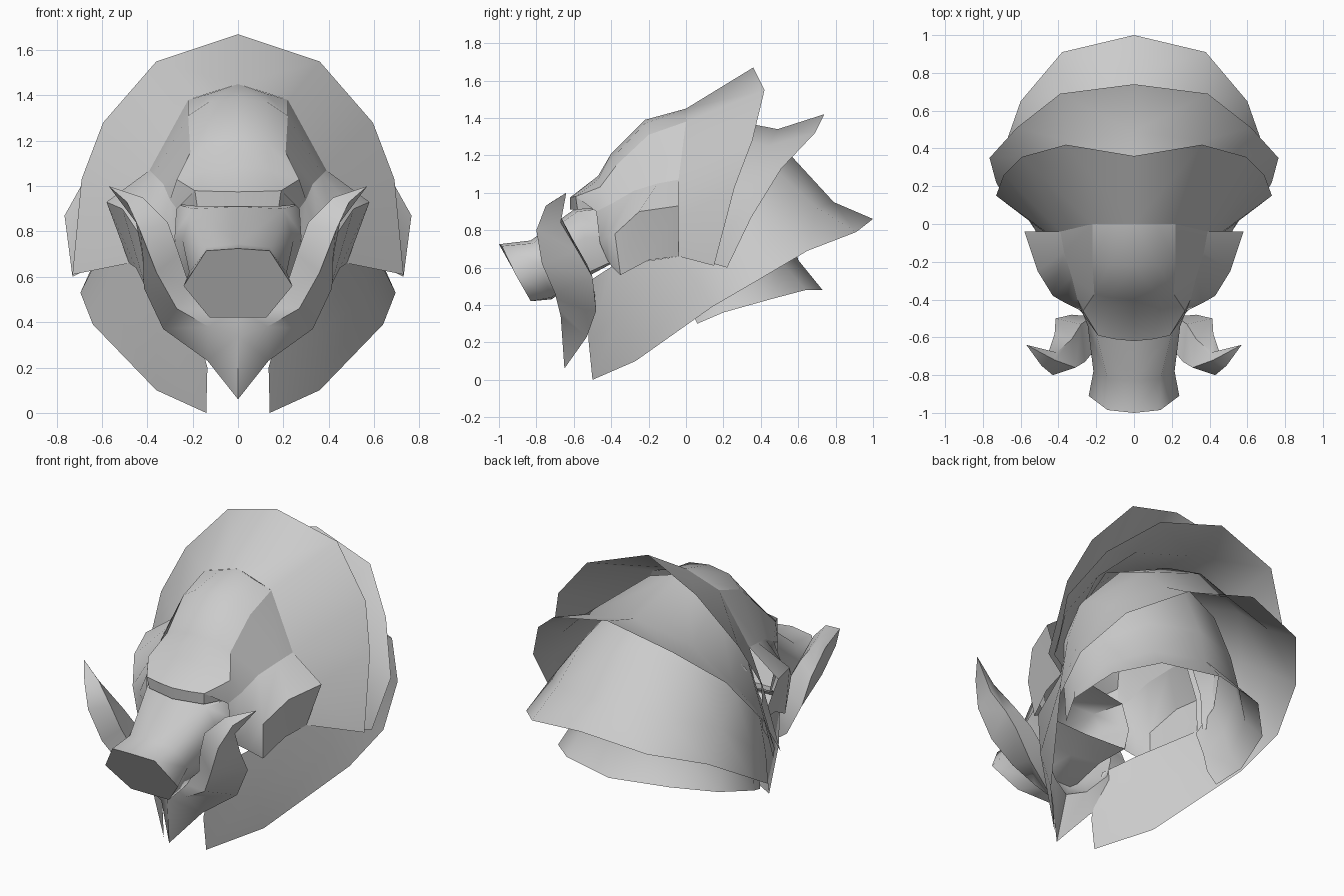
import bpy, bmesh, math
from mathutils import Vector

HEART = Vector((0, 0, 0.75))


def shell(name, rows, closed=False, cap=False, angle=40):
    """Skin rows of points for the +x half, face outward, then mirror across x."""
    bm = bmesh.new()
    grid = [[bm.verts.new(p) for p in row] for row in rows]
    n = len(rows[0])
    for a, b in zip(grid, grid[1:]):
        for i in range(n if closed else n - 1):
            j = (i + 1) % n
            bm.faces.new((a[i], a[j], b[j], b[i]))
    if cap:
        bm.faces.new(grid[0])
    bmesh.ops.remove_doubles(bm, verts=bm.verts, dist=0.001)
    bmesh.ops.recalc_face_normals(bm, faces=bm.faces)
    facing = sum(f.normal.dot(f.calc_center_median() - HEART) * f.calc_area() for f in bm.faces)
    if not closed and facing < 0:
        bmesh.ops.reverse_faces(bm, faces=bm.faces)
    mesh = bpy.data.meshes.new(name)
    bm.to_mesh(mesh)
    bm.free()
    ob = bpy.data.objects.new(name, mesh)
    bpy.context.collection.objects.link(ob)
    mirror = ob.modifiers.new("Mirror", 'MIRROR')
    mirror.use_clip = True
    bpy.ops.object.select_all(action='DESELECT')
    ob.select_set(True)
    bpy.context.view_layer.objects.active = ob
    bpy.ops.object.modifier_apply(modifier=mirror.name)
    bpy.ops.object.shade_smooth_by_angle(angle=math.radians(angle))
    return ob


# Snout: hexagonal nose, pinched behind it, widening into the face
shell("snout", [
    [(0, -1, .725), (.14, -.985, .715), (.24, -.91, .56), (.125, -.83, .42), (0, -.83, .42)],
    [(0, -.83, .745), (.14, -.82, .73), (.215, -.78, .62), (.13, -.72, .44), (0, -.72, .43)],
    [(0, -.6, .91), (.2, -.58, .9), (.245, -.54, .76), (.2, -.53, .57), (0, -.53, .55)],
    [(0, -.38, .93), (.27, -.42, .92), (.3, -.4, .76), (.27, -.4, .63), (0, -.4, .62)],
], cap=True, angle=66)

# Forehead plate with a stepped brow
brow_edge = [(.22, 0, 1.38), (.22, -.2, 1.31), (.21, -.37, 1.15), (.27, -.46, 1.03), (.19, -.59, .98)]
brow_mid = [(0, 0, 1.45), (0, -.22, 1.39), (0, -.4, 1.21), (0, -.47, 1.09), (0, -.62, .975)]
shell("forehead_plate", [
    brow_mid,
    [(.12, 0, 1.41), (.13, -.22, 1.37), (.13, -.39, 1.19), (.14, -.47, 1.07), (.1, -.61, .977)],
    brow_edge,
])
shell("brow_step", [
    [(0, -.62, .975), (.19, -.59, .98), (.27, -.46, 1.03)],
    [(0, -.62, .91), (.18, -.58, .91), (.27, -.45, .92)],
])

# Temples and cheek guards
ridge = [(.39, -.04, 1.07), (.37, -.15, 1.05), (.33, -.28, 1.01), (.3, -.4, .94), (.27, -.48, .9)]
cheek_edge = [(.58, -.04, .93), (.51, -.25, .9), (.43, -.38, .78), (.36, -.42, .77), (.28, -.46, .73)]
cheek_low = [(.48, -.04, .66), (.45, -.2, .64), (.41, -.35, .56), (.35, -.4, .61), (.27, -.42, .64)]
shell("temples", [brow_edge, ridge])
shell("cheek_guards", [ridge, cheek_edge, cheek_low])

# Lower jaw sweeping up into the tusks; four ridges run from chin to tip
tip = (.57, -.64, 1)
upper = [(0, -.68, .46), (.12, -.68, .46), (.21, -.67, .55), (.26, -.73, .7), (.31, -.76, .84),
         (.42, -.72, .95), tip]
front = [(0, -.67, .34), (.13, -.68, .38), (.27, -.7, .46), (.36, -.77, .62), (.43, -.8, .8),
         (.49, -.75, .93), tip]
outer = [(0, -.65, .06), (.135, -.53, .23), (.33, -.48, .37), (.415, -.5, .55), (.42, -.58, .69),
         (.45, -.67, .84), tip]
inner = [(0, -.57, .32), (.11, -.53, .36), (.22, -.49, .48), (.28, -.53, .62), (.33, -.61, .76),
         (.41, -.68, .89), tip]
shell("jaw_and_tusks", list(zip(upper, front, outer, inner)), closed=True)

# Mane layers, each row running from the centre line round to the side
shell("mane_front", [
    [(0, 0, 1.45), (.22, 0, 1.38), (.39, -.04, 1.07), (.47, -.04, .86), (.48, -.04, .66)],
    [(0, .36, 1.67), (.36, .42, 1.55), (.595, .355, 1.28), (.69, .26, 1.03), (.73, .15, .61)],
], angle=60)
shell("mane_middle", [
    [(0, .03, 1.43), (.22, .03, 1.36), (.39, 0, 1.06), (.47, 0, .86), (.48, 0, .66)],
    [(0, .49, 1.34), (.36, .44, 1.25), (.56, .36, 1.06), (.69, .25, .84), (.69, .15, .62)],
    [(0, .74, 1.42), (.39, .69, 1.32), (.62, .51, 1.13), (.765, .35, .87), (.73, .22, .6)],
], angle=60)
ruff_edge = [(.35, -.39, .61), (.22, -.53, .52)]
shell("mane_back_and_ruff", [
    [(0, .28, 1.36), (.3, .24, 1.24), (.48, .12, 1.03), (.52, .03, .82), (.48, -.04, .66)] + ruff_edge,
    [(0, .56, 1.2), (.34, .48, 1.12), (.52, .28, .96), (.57, .12, .77), (.48, -.04, .66)] + ruff_edge,
    [(0, .79, .95), (.36, .7, .92), (.56, .47, .83), (.63, .28, .66), (.57, .06, .52),
     (.36, -.36, .35), (.135, -.52, .2)],
    [(0, 1, .86), (.38, .91, .79), (.6, .65, .69), (.695, .38, .53), (.64, .14, .39),
     (.36, -.27, .1), (.14, -.5, 0)],
], angle=50)
shell("neck_fringe", [
    [(0, .38, 1.24), (.3, .32, 1.14), (.47, .16, .96), (.52, .05, .78), (.47, -.04, .64)],
    [(0, .55, .85), (.29, .47, .82), (.47, .31, .72), (.53, .12, .6), (.49, 0, .5)],
    [(0, .6, .64), (.3, .52, .62), (.49, .35, .55), (.55, .15, .46), (.5, .02, .39)],
    [(0, .73, .48), (.34, .64, .48), (.53, .45, .43), (.59, .2, .36), (.53, .06, .3)],
], angle=50)
